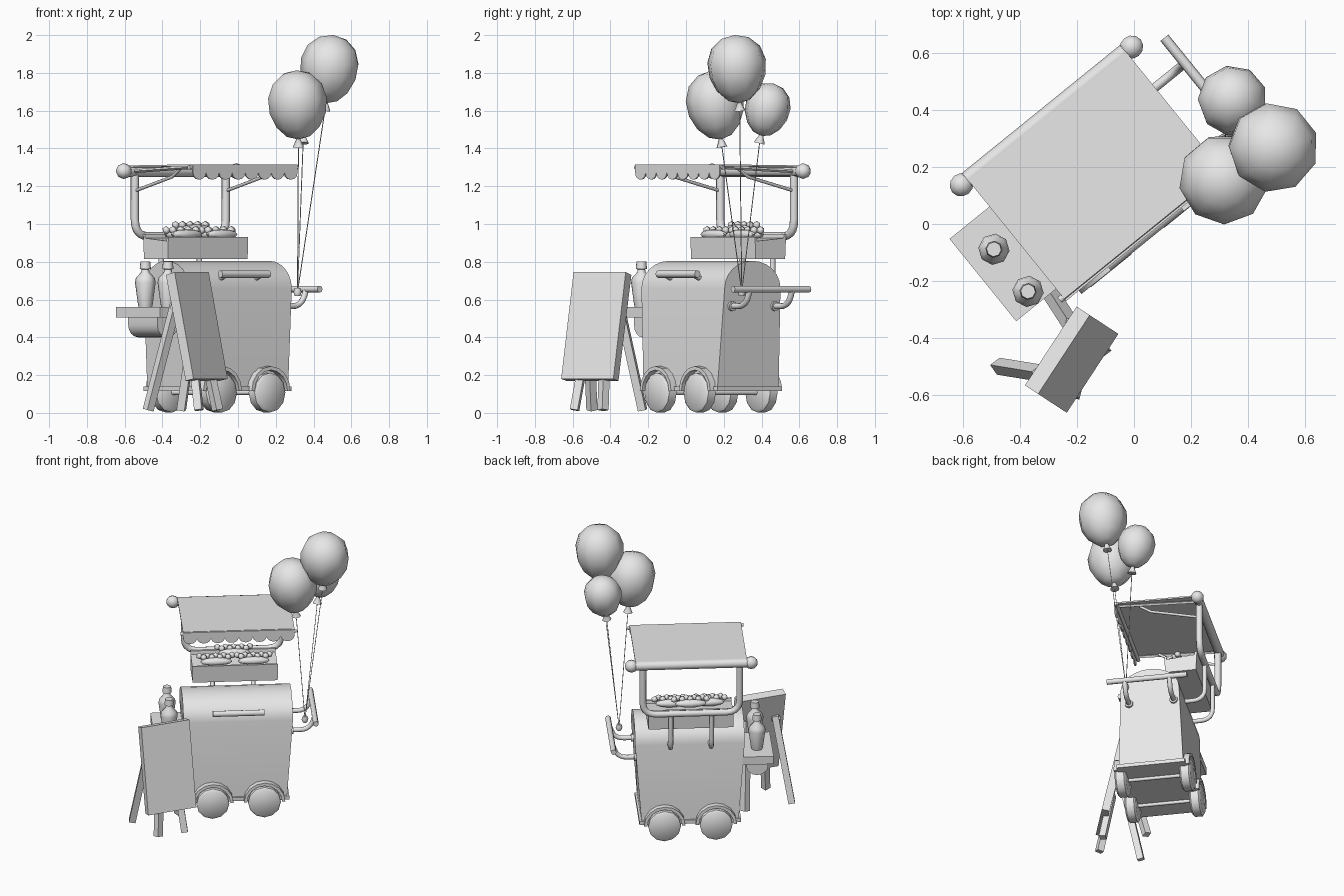
import bpy, bmesh, math
from mathutils import Matrix, Vector

cube = bpy.data.objects.get("Cube")
if cube:
    bpy.data.objects.remove(cube, do_unlink=True)

grey = bpy.data.materials.new("plain_grey")
grey.use_nodes = True
grey.diffuse_color = (0.8, 0.8, 0.8, 1)
grey.node_tree.nodes["Principled BSDF"].inputs["Base Color"].default_value = (0.8, 0.8, 0.8, 1)

WORLD = Matrix.Identity(4)
CART = Matrix.Rotation(math.radians(39), 4, 'Z')
SIGN = Matrix.Rotation(math.radians(56.8), 4, 'Z')


def finish(name, bm, frame=CART):
    bmesh.ops.remove_doubles(bm, verts=bm.verts, dist=1e-5)
    bmesh.ops.recalc_face_normals(bm, faces=bm.faces)
    for f in bm.faces:
        f.smooth = True
    for e in bm.edges:
        e.smooth = len(e.link_faces) == 2 and e.calc_face_angle() < math.radians(50)
    me = bpy.data.meshes.new(name)
    bm.to_mesh(me)
    bm.free()
    me.materials.append(grey)
    ob = bpy.data.objects.new(name, me)
    ob.matrix_world = frame
    bpy.context.collection.objects.link(ob)
    return ob


def prism(name, pts, lo, hi, axis='x', frame=CART, shape=None):
    """Extrude a closed profile along x or y."""
    bm = bmesh.new()
    put = (lambda p, d: (d, p[0], p[1])) if axis == 'x' else (lambda p, d: (p[0], d, p[1]))
    a = [bm.verts.new(put(p, lo)) for p in pts]
    b = [bm.verts.new(put(p, hi)) for p in pts]
    bm.faces.new(a)
    bm.faces.new(b[::-1])
    for i in range(len(pts)):
        j = (i + 1) % len(pts)
        bm.faces.new((a[i], b[i], b[j], a[j]))
    if shape:
        for v in bm.verts:
            shape(v)
    return finish(name, bm, frame)


def box(name, x, y, z, frame=CART):
    return prism(name, [(y[0], z[0]), (y[1], z[0]), (y[1], z[1]), (y[0], z[1])], x[0], x[1], 'x', frame)


def lathe(name, profile, segs, place, frame=CART):
    """Turn (radius, height) pairs round z, then move by a matrix."""
    bm = bmesh.new()
    rings = [[bm.verts.new((r * math.cos(math.tau * k / segs), r * math.sin(math.tau * k / segs), z))
              for k in range(segs)] for r, z in profile]
    for a, b in zip(rings, rings[1:]):
        for k in range(segs):
            bm.faces.new((a[k], a[k - 1], b[k - 1], b[k]))
    for ring, (r, z) in ((rings[0], profile[0]), (rings[-1], profile[-1])):
        if r > 0:
            bm.faces.new(ring)
    bm.transform(place)
    return finish(name, bm, frame)


def rounded(pts, rad, n=5):
    """Round the inner corners of a path."""
    pts = [Vector(p) for p in pts]
    out = [pts[0]]
    for p, c, q in zip(pts, pts[1:], pts[2:]):
        a, b = c + (p - c).normalized() * rad, c + (q - c).normalized() * rad
        for i in range(n + 1):
            t = i / n
            out.append(a * (1 - t) ** 2 + c * 2 * t * (1 - t) + b * t * t)
    return out + [pts[-1]]


def tube(name, pts, r, frame=CART, res=2):
    cu = bpy.data.curves.new(name, 'CURVE')
    cu.dimensions, cu.bevel_depth, cu.bevel_resolution, cu.use_fill_caps = '3D', r, res, True
    sp = cu.splines.new('POLY')
    sp.points.add(len(pts) - 1)
    for sp_pt, p in zip(sp.points, pts):
        sp_pt.co = (*p, 1)
    tmp = bpy.data.objects.new(name + "_path", cu)
    bpy.context.collection.objects.link(tmp)
    me = bpy.data.meshes.new_from_object(tmp.evaluated_get(bpy.context.evaluated_depsgraph_get()))
    bpy.data.objects.remove(tmp, do_unlink=True)
    bm = bmesh.new()
    bm.from_mesh(me)
    return finish(name, bm, frame)


def arc(cx, cz, rx, rz, a0, a1, n):
    return [(cx + rx * math.cos(math.radians(a0 + (a1 - a0) * i / n)),
             cz + rz * math.sin(math.radians(a0 + (a1 - a0) * i / n))) for i in range(n + 1)]


# Cart body with domed lid, wider at the top
def taper(v):
    v.co.x *= 0.31 + 0.04 * min(1, (v.co.z - 0.12) / 0.54)


prism("cart_body", [(-0.038, 0.12), (0.38, 0.12)] + arc(0.17, 0.66, 0.19, 0.145, 0, 180, 12), -1, 1, shape=taper)
box("base_rim", (-0.325, 0.325), (-0.05, 0.392), (0.115, 0.14))

# Wheels, fenders and axles
for side, w in (("front", -0.04), ("back", 0.38)):
    for end, u in (("right", -0.165), ("left", 0.165)):
        turn = Matrix.Translation((u, w, 0.107)) @ Matrix.Rotation(math.pi / 2, 4, 'X')
        lathe(f"{side}_{end}_wheel", [(0.09, -0.037), (0.105, -0.025), (0.105, 0.025), (0.09, 0.037)], 12, turn)
        prism(f"{side}_{end}_fender", arc(u, 0.115, 0.132, 0.132, 0, 180, 8) + arc(u, 0.115, 0.112, 0.112, 180, 0, 8),
              w - 0.035, w + 0.035, 'y')
for u in (-0.165, 0.165):
    tube("axle", [(u, -0.04, 0.107), (u, 0.38, 0.107)], 0.012)

# Lid handle
tube("lid_handle", [(-0.165, -0.055, 0.735), (0.165, -0.055, 0.735)], 0.02)
for u in (-0.12, 0.12):
    tube("lid_handle_post", [(u, -0.05, 0.73), (u, 0.02, 0.705)], 0.014)

# Push handle
tube("push_handle", [(0.493, -0.08, 0.655), (0.493, 0.44, 0.655)], 0.018)
for w in (0.035, 0.325):
    tube("push_handle_bracket", rounded([(0.33, w, 0.565), (0.46, w, 0.565), (0.493, w, 0.655)], 0.06), 0.016)
    lathe("bracket_flange", [(0.026, -0.008), (0.026, 0.008)], 10,
          Matrix.Translation((0.347, w, 0.565)) @ Matrix.Rotation(math.pi / 2, 4, 'Y'))

# Canopy frame
tube("canopy_frame", rounded([(-0.31, 0.485, 1.28), (-0.31, 0.485, 0.935),
                              (0.31, 0.485, 0.935), (0.31, 0.485, 1.28)], 0.09), 0.022)
for u in (-0.13, 0.13):
    tube("frame_leg", rounded([(u, 0.485, 0.935), (u, 0.485, 0.67), (u, 0.34, 0.67)], 0.08), 0.015)
for u in (-0.31, 0.31):
    tube("canopy_brace", [(u, 0.485, 1.175), (u, 0.17, 1.25), (u, 0.1, 1.295)], 0.009)
    tube("canopy_arm", [(u * 1.06, 0.46, 1.28), (u * 1.06, -0.04, 1.302)], 0.01, res=0)
tube("canopy_roller", [(-0.38, 0.487, 1.28), (0.38, 0.487, 1.28)], 0.031)
for u in (-0.383, 0.383):
    lathe("roller_end", [(r, z) for z, r in arc(0, 0, 0.042, 0.042, 180, 0, 6)], 10,
          Matrix.Translation((u, 0.487, 1.28)) @ Matrix.Rotation(math.pi / 2, 4, 'Y'))

# Canopy cloth with scalloped front edge
prism("canopy_cloth", [(0.485, 1.31), (-0.05, 1.316), (-0.05, 1.306), (0.485, 1.3)], -0.355, 0.358)
tube("canopy_front_rail", [(-0.37, -0.043, 1.3), (0.37, -0.043, 1.3)], 0.012)
edge = [(0.358, 1.314), (-0.355, 1.314)]
step = 0.713 / 8
for i in range(8):
    edge += arc(-0.355 + step * (i + 0.5), 1.27, step * 0.49, 0.035, 180, 360, 6)
prism("canopy_valance", edge, -0.06, -0.052, 'y')

# Food tray
prism("food_tray", [(0.255, 0.815), (0.455, 0.815), (0.462, 0.948), (0.448, 0.948), (0.445, 0.925),
                    (0.265, 0.91), (0.262, 0.93), (0.25, 0.93)], -0.272, 0.272)


# Filled buns: two halves and a wavy topping
def filled_bun(name, u, w, z):
    bm = bmesh.new()
    for side in (-1, 1):
        m = Matrix.Translation((u, w + side * 0.03, z)) @ Matrix.Diagonal((0.105, 0.03, 0.026, 1))
        bmesh.ops.create_uvsphere(bm, u_segments=10, v_segments=6, radius=1, matrix=m)
    for i in range(9):
        m = Matrix.Translation((u + (i - 4) * 0.026, w + 0.012 * (-1) ** i, z + 0.022))
        bmesh.ops.create_icosphere(bm, subdivisions=1, radius=0.022, matrix=m)
    finish(name, bm)


filled_bun("right_bun", -0.12, 0.315, 0.945)
filled_bun("left_bun", 0.12, 0.315, 0.945)
filled_bun("middle_bun", 0, 0.385, 0.972)

# Side table with rounded bin and bottles
box("side_table", (-0.535, -0.335), (-0.005, 0.366), (0.505, 0.56))
prism("table_bin", [(-0.505, 0.51)] + arc(-0.435, 0.465, 0.07, 0.065, 180, 360, 8) + [(-0.365, 0.51)], 0.055, 0.3, 'y')
for w in (0.24, 0.05):
    lathe("sauce_bottle", [(0.036, 0.56), (0.04, 0.58), (0.055, 0.69), (0.05, 0.715), (0.022, 0.745), (0.02, 0.76),
                           (0.03, 0.762), (0.026, 0.802)], 8, Matrix.Translation((-0.437, w, 0)))

# Folding sign board
prism("sign_board", [(0.01, 0.73), (-0.045, 0.745), (-0.165, 0.18), (-0.115, 0.17)], -0.682, -0.352, 'x', SIGN)
MID = -0.517
for s in (-1, 1):
    tube("sign_front_leg", [(MID + s * 0.06, -0.085, 0.35), (MID + s * 0.09, -0.15, 0.015)], 0.03, SIGN, 0)
    tube("sign_back_leg", [(MID + s * 0.1, -0.01, 0.58), (MID + s * 0.16, 0.125, 0.015)], 0.03, SIGN, 0)
    tube("sign_hinge", [(MID + s * 0.08, -0.01, 0.56), (MID + s * 0.13, -0.01, 0.56)], 0.018, SIGN, 1)

# Balloons on strings tied to the push handle bracket
tie = Vector((0.315, 0.295, 0.64))
lathe("string_knot", [(0.015, -0.02), (0.022, 0), (0.015, 0.02)], 8, Matrix.Translation(tie), WORLD)
for name, mid, knot, R, H in (("large", (0.485, 0.27, 1.82), (0.46, 0.285, 1.6), 0.158, 0.182),
                              ("middle", (0.315, 0.16, 1.63), (0.32, 0.19, 1.41), 0.158, 0.185),
                              ("small", (0.345, 0.43, 1.605), (0.345, 0.39, 1.435), 0.122, 0.143)):
    up = (Vector(mid) - Vector(knot)).normalized()
    place = Matrix.Translation(mid) @ up.to_track_quat('Z', 'Y').to_matrix().to_4x4()
    egg = []
    for i in range(8):
        a = math.pi * i / 7
        egg.append((R * math.sin(a) * (1 - 0.1 * math.cos(a)) if 0 < i < 7 else 0, -H * math.cos(a)))
    lathe(name + "_balloon", egg, 9, place, WORLD)
    lathe(name + "_balloon_knot", [(0.03, -H - 0.04), (0.012, -H), (0.015, -H + 0.02)], 8, place, WORLD)
    tube(name + "_balloon_string", [Vector(mid) - up * (H + 0.03), tie], 0.0025, WORLD, 0)
